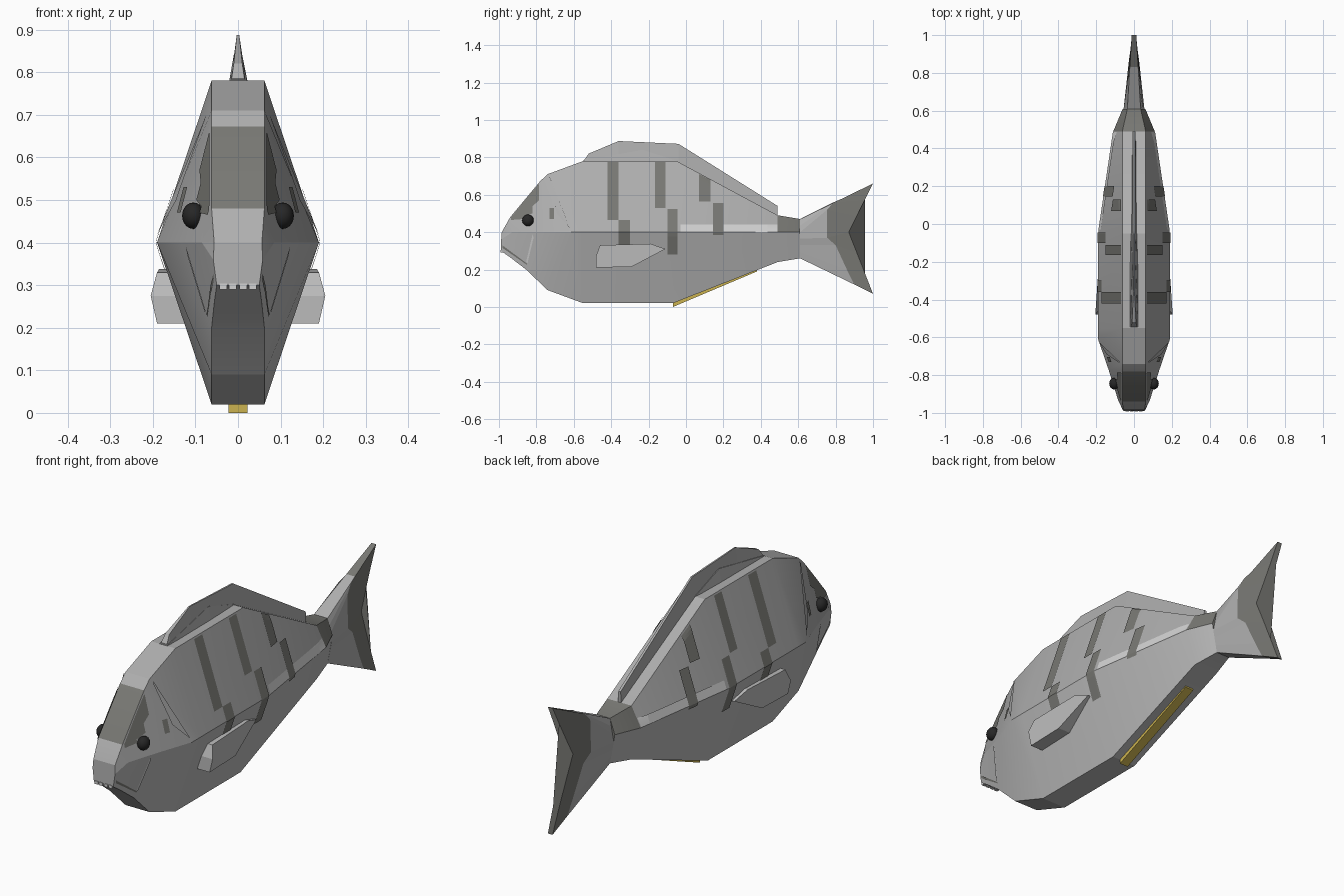
import bpy, bmesh, math
from mathutils import Vector
from mathutils.bvhtree import BVHTree

cube = bpy.data.objects.get("Cube")
if cube:
    bpy.data.objects.remove(cube, do_unlink=True)


def material(name, red, green, blue):
    mat = bpy.data.materials.new(name)
    colour = (red, green, blue, 1)
    mat.diffuse_color = colour
    mat.use_nodes = True
    shader = next(n for n in mat.node_tree.nodes if n.type == 'BSDF_PRINCIPLED')
    shader.inputs["Base Color"].default_value = colour
    return mat


SILVER = material("silver grey", .43, .43, .43)
BELLY = material("pale belly grey", .5, .5, .5)
PALE = material("light line grey", .65, .65, .65)
DARK = material("dark olive grey", .19, .19, .175)
BLACK = material("eye black", .02, .02, .02)
YELLOW = material("fin yellow", .6, .45, .08)


def finish(name, bm, mats, recalc=True):
    if recalc:
        bmesh.ops.recalc_face_normals(bm, faces=bm.faces[:])
    mesh = bpy.data.meshes.new(name)
    bm.to_mesh(mesh)
    bm.free()
    for mat in mats:
        mesh.materials.append(mat)
    obj = bpy.data.objects.new(name, mesh)
    bpy.context.collection.objects.link(obj)
    return obj


def loft(name, rings, mats, rule=lambda span, side: 0):
    """Skin closed rings and cap both ends; rule picks the colour of each face."""
    bm = bmesh.new()
    loops = [[bm.verts.new(p) for p in ring] for ring in rings]
    count = len(loops[0])
    for s in range(len(loops) - 1):
        a, b = loops[s], loops[s + 1]
        for i in range(count):
            j = (i + 1) % count
            face = bm.faces.new((a[i], a[j], b[j], b[i]))
            face.material_index = rule(s, i)
    bm.faces.new(loops[0]).material_index = rule(0, 0)
    bm.faces.new(loops[-1]).material_index = rule(len(loops) - 2, 0)
    return finish(name, bm, mats)


def smooth(obj, degrees):
    bpy.ops.object.select_all(action='DESELECT')
    obj.select_set(True)
    bpy.context.view_layer.objects.active = obj
    bpy.ops.object.shade_smooth_by_angle(angle=math.radians(degrees))


# Body: six-sided sections as (top y, z, half width), (ridge ...), (keel ...)
E = .062
sections = [
    ((-.985, .4, .056), (-.988, .36, .058), (-.99, .3, .05)),
    ((-.94, .48, E), (-.93, .4, .085), (-.94, .265, .055)),
    ((-.78, .672, E), (-.77, .4, .135), (-.855, .2, E)),
    ((-.74, .71, E), (-.61, .4, .19), (-.74, .09, E)),
    ((-.55, .78, E), (-.55, .4, .19), (-.55, .02, E)),
    ((-.05, .78, E), (-.05, .4, .19), (-.07, .02, E)),
    ((.49, .49, E), (.49, .4, .11), (.49, .24, E)),
    ((.61, .47, .035), (.61, .4, .06), (.61, .26, .035)),
]
rings = []
for top, mid, keel in sections:
    half = [(w, y, z) for y, z, w in (top, mid, keel)]
    rings.append(half + [(-x, y, z) for x, y, z in reversed(half)])


def body_colour(span, side):
    if (span == 1 and side == 5) or (span == 6 and side in (0, 4, 5)):
        return 2                      # crown patch and tail-root band
    return 1 if side in (1, 2, 3) else 0


body = loft("body", rings, (SILVER, BELLY, DARK), body_colour)
bm = bmesh.new()
bm.from_mesh(body.data)
skin = BVHTree.FromBMesh(bm)
bm.free()
smooth(body, 20)


def plates(name, quads, mat, lift=.004, n=10):
    """Thin markings draped over both flanks; each quad is four (y, z) corners."""
    bm = bmesh.new()
    for quad in quads:
        a, b, c, d = [Vector((0, y, z)) for y, z in quad]
        for sign in (1, -1):
            grid = []
            for i in range(n + 1):
                row = []
                for j in range(n + 1):
                    u, v = i / n, j / n
                    p = a.lerp(b, u).lerp(d.lerp(c, u), v)
                    hit, normal, _, _ = skin.ray_cast(Vector((1, p.y, p.z)), Vector((-1, 0, 0)))
                    x = hit.x if hit else E
                    row.append(bm.verts.new((sign * (x + lift), p.y, p.z)))
                grid.append(row)
            for i in range(n):
                for j in range(n):
                    f = [grid[i][j], grid[i + 1][j], grid[i + 1][j + 1], grid[i][j + 1]]
                    bm.faces.new(f if sign > 0 else f[::-1])
    return finish(name, bm, [mat], recalc=False)


def box(y0, y1, z0, z1):
    return (y0, z0), (y1, z0), (y1, z1), (y0, z1)


# Flank markings
plates("flank_stripes", [
    box(-.42, -.36, .465, .775), box(-.36, -.3, .335, .465),
    box(-.165, -.11, .53, .775), box(-.1, -.045, .28, .525),
    ((.07, .565), (.13, .565), (.13, .68), (.07, .71)),
    box(.145, .2, .385, .555),
    box(-.73, -.705, .47, .53),
], DARK)
plates("lateral_line", [box(-.03, .488, .402, .44)], PALE, .002)
plates("head_patch", [
    ((-.935, .465), (-.87, .47), (-.87, .56), (-.935, .48)),
    ((-.87, .485), (-.82, .5), (-.82, .62), (-.87, .56)),
    ((-.82, .54), (-.785, .57), (-.785, .66), (-.82, .62)),
], DARK)
plates("gill_flap", [((-.735, .69), (-.69, .5), (-.62, .42), (-.73, .7))], SILVER, .008)
plates("mouth_crease", [((-.98, .315), (-.85, .225), (-.85, .232), (-.98, .328))], DARK, .003)
plates("cheek_crease", [((-.855, .24), (-.847, .235), (-.815, .37), (-.82, .39))], PALE, .005)

# Tail fin: root, colour border and forked trailing edge
border = [(.83, .577), (.79, .56), (.755, .52), (.755, .37), (.8, .33), (.86, .2), (.9, .12)]
root = [(.61, .47 - .035 * i) for i in range(7)]
fork = []
for i in range(7):
    t = (i - 3) / 3
    fork.append((.87 + .13 * abs(t), .4 - t * (.33 if t > 0 else .26)))


def tail_ring(points):
    ring = []
    for i, (y, z) in enumerate(points):
        edge = abs(i - 3) / 3
        t = (y - .61) / .39
        ring.append(((.055 - .02 * edge) * (1 - t) + .012 * t, y, z))
    return ring + [(-x, y, z) for x, y, z in reversed(ring)]


loft("tail_fin", [tail_ring(p) for p in (root, border, fork)], (SILVER, DARK),
     lambda span, side: span)


# Blade fins: stations of (y, base z, tip z, base half width, tip half width)
def blade(name, stations, mat):
    return loft(name, [[(b, y, z0), (t, y, z1), (-t, y, z1), (-b, y, z0)]
                       for y, z0, z1, b, t in stations], [mat])


blade("dorsal_fin", [
    (-.545, .76, .785, .022, .015), (-.52, .76, .82, .022, .01),
    (-.36, .76, .887, .02, .003), (-.04, .76, .872, .014, .004),
    (.49, .47, .54, .01, .006)], SILVER)
blade("dorsal_fin_base", [
    (-.55, .76, .782, .026, .02), (-.23, .76, .84, .024, .01),
    (-.05, .76, .782, .02, .014)], SILVER)
blade("anal_fin", [(-.07, .04, 0, .022, .022), (.38, .22, .19, .022, .022)], YELLOW)

# Pectoral fins: leaf outlines with a raised centre line, sunk into the flanks
leaf = [(.19, -.48, .21), (.19, -.29, .215), (.172, -.11, .31),
        (.185, -.19, .338), (.19, -.46, .33), (.205, -.48, .275)]
for side, sign in (("left", 1), ("right", -1)):
    outer = [(sign * x, y, z) for x, y, z in leaf]
    inner = [(sign * .11, y, z) for x, y, z in leaf]
    loft(side + "_pectoral_fin", [inner, outer], [BELLY])

    # Eyes
    bm = bmesh.new()
    bmesh.ops.create_uvsphere(bm, u_segments=16, v_segments=10, radius=.031)
    bmesh.ops.scale(bm, vec=(.85, 1, 1), verts=bm.verts[:])
    bmesh.ops.translate(bm, vec=(sign * .105, -.845, .463), verts=bm.verts[:])
    smooth(finish(side + "_eye", bm, [BLACK]), 60)

# Teeth
bm = bmesh.new()
for x in (-.035, -.012, .012, .035):
    made = bmesh.ops.create_cube(bm, size=1)["verts"]
    bmesh.ops.scale(bm, vec=(.018, .015, .014), verts=made)
    bmesh.ops.translate(bm, vec=(x, -.985, .297), verts=made)
finish("teeth", bm, [PALE])
